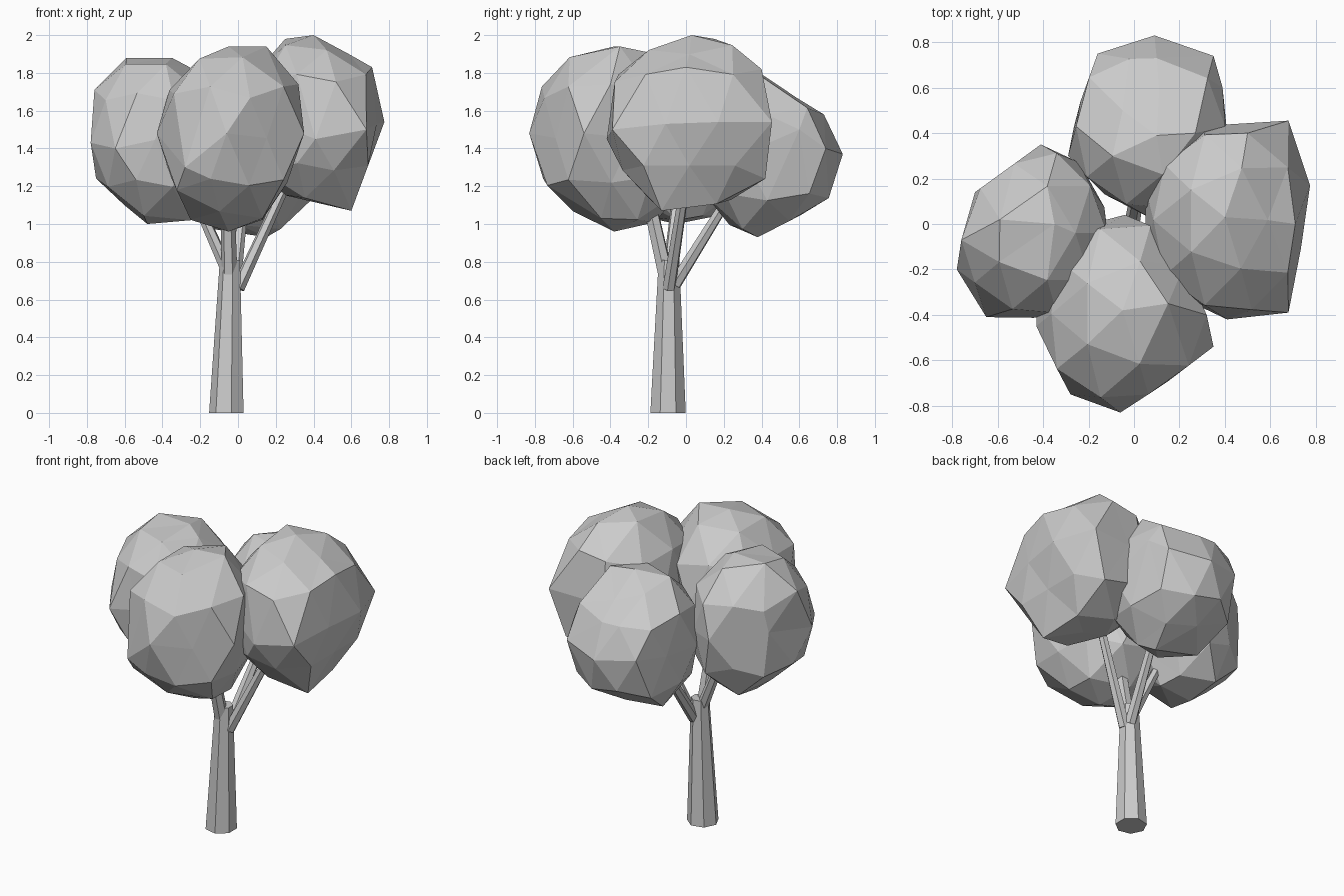
import bpy, bmesh, math
from mathutils import Vector, Matrix

grey = bpy.data.materials.new("plain grey")
grey.diffuse_color = (0.6, 0.6, 0.6, 1)


def finish(bm, name):
    bmesh.ops.recalc_face_normals(bm, faces=bm.faces)
    me = bpy.data.meshes.new(name)
    bm.to_mesh(me)
    bm.free()
    me.materials.append(grey)
    ob = bpy.data.objects.new(name, me)
    bpy.context.collection.objects.link(ob)


def limb(name, a, b, r1, r2, sides, level=False):
    """Tapered faceted post from a to b; level keeps the ends horizontal."""
    a, b = Vector(a), Vector(b)
    bm = bmesh.new()
    bmesh.ops.create_cone(bm, cap_ends=True, segments=sides, radius1=r1, radius2=r2, depth=1,
                          matrix=Matrix.Rotation(math.pi / 2, 4, 'Z'))
    q = (b - a).to_track_quat('Z', 'Y')
    for v in bm.verts:
        base = a if v.co.z < 0 else b
        flat = Vector((v.co.x, v.co.y, 0))
        v.co = base + (flat if level else q @ flat)
    finish(bm, name)


FRONT, SIDE, TOP = (0, 2), (1, 2), (0, 1)


def clump(name, lo, hi, corners, outlines):
    """Faceted leaf ball: fills a box, trimmed to outlines, nearest vertices pulled to corners."""
    lo, hi = Vector(lo), Vector(hi)
    c, h = (lo + hi) / 2, (hi - lo) / 2
    bm = bmesh.new()
    bmesh.ops.create_icosphere(bm, subdivisions=2, radius=1)
    free = list(bm.verts)
    for p in corners:
        d = Vector([(p[i] - c[i]) / h[i] for i in range(3)])
        v = max(free, key=lambda w: w.co.normalized().dot(d.normalized()))
        v.co = p
        free.remove(v)
    for v in free:
        d = Vector([v.co[i] * h[i] for i in range(3)])
        t = 1.06
        for i in range(3):      # stay in the box
            if abs(d[i]) > 1e-6:
                t = min(t, h[i] / abs(d[i]))
        for (i, j), line in outlines:
            for p, q in zip(line, line[1:]):
                n = Vector((q[1] - p[1], p[0] - q[0]))
                dist = n.dot(Vector((p[0] - c[i], p[1] - c[j])))
                if dist < 0:
                    n, dist = -n, -dist
                reach = n.dot(Vector((d[i], d[j])))
                if reach > 1e-6:
                    t = min(t, dist / reach)
        v.co = c + d * t
    finish(bm, name)


# Trunk
limb("trunk", (-0.057, -0.095, 0), (-0.04, -0.09, 0.81), 0.096, 0.056, 7, True)

# Branches
limb("branch_right", (0.0, -0.09, 0.66), (0.24, -0.01, 1.18), 0.036, 0.027, 6)
limb("branch_back", (-0.02, -0.06, 0.68), (0.03, 0.22, 1.13), 0.036, 0.027, 6)
limb("branch_left", (-0.05, -0.09, 0.74), (-0.22, -0.05, 1.12), 0.036, 0.027, 6)
limb("branch_front", (-0.045, -0.11, 0.74), (-0.06, -0.23, 1.28), 0.042, 0.036, 6)

# Leaf clumps
clump("leaves_front", (-0.43, -0.83, 0.96), (0.35, 0.04, 1.95),
      [(0.35, -0.54, 1.48), (-0.06, -0.83, 1.48), (-0.28, -0.75, 1.3),
       (-0.05, -0.38, 0.96), (0.13, -0.45, 1.03), (0.15, -0.35, 1.94),
       (-0.43, -0.45, 1.48), (0.32, -0.40, 1.74), (-0.05, -0.38, 1.94)],
      [(FRONT, [(-0.34, 1.2), (-0.43, 1.48), (-0.36, 1.72), (-0.2, 1.88), (-0.05, 1.95),
                (0.15, 1.95), (0.32, 1.74), (0.35, 1.48), (0.23, 1.13), (0.15, 1.03),
                (-0.05, 0.96), (-0.25, 1.02), (-0.34, 1.2)]),
       (SIDE, [(-0.2, 1.91), (-0.38, 1.94), (-0.6, 1.9), (-0.77, 1.72), (-0.83, 1.48),
               (-0.75, 1.22), (-0.55, 1.02), (-0.38, 0.96), (-0.2, 1.0)]),
       (TOP, [(-0.43, -0.4), (-0.42, -0.53), (-0.28, -0.75), (-0.06, -0.83), (0.14, -0.7),
              (0.35, -0.54), (0.32, -0.4), (0.22, -0.18), (0.05, 0.02)])])
clump("leaves_right", (0.05, -0.42, 1.06), (0.775, 0.455, 2.0),
      [(0.775, 0.17, 1.54), (0.68, 0.455, 1.54), (0.60, -0.13, 1.07),
       (0.68, -0.39, 1.5), (0.41, -0.42, 1.45), (0.71, 0.0, 1.83),
       (0.40, 0.03, 2.0), (0.25, 0.15, 1.98), (0.30, 0.43, 1.55),
       (0.58, 0.42, 1.24), (0.50, 0.40, 1.82)],
      [(FRONT, [(0.25, 1.98), (0.41, 2.0), (0.71, 1.83), (0.775, 1.54), (0.6, 1.07), (0.3, 1.14)]),
       (SIDE, [(-0.41, 1.48), (-0.39, 1.77), (-0.2, 1.92), (0.03, 2.0), (0.18, 1.99),
               (0.42, 1.83), (0.455, 1.54), (0.43, 1.23), (0.25, 1.11), (-0.13, 1.07),
               (-0.33, 1.27), (-0.41, 1.48)]),
       (TOP, [(0.28, 0.43), (0.68, 0.455), (0.775, 0.17), (0.72, -0.21), (0.68, -0.39),
              (0.41, -0.42), (0.22, -0.33)])])
clump("leaves_back", (-0.29, 0.03, 0.93), (0.42, 0.83, 1.81),
      [(0.09, 0.83, 1.37), (0.35, 0.74, 1.4), (-0.16, 0.75, 1.4),
       (0.15, 0.38, 0.93), (0.1, 0.73, 1.58), (0.39, 0.6, 1.5),
       (0.1, 0.39, 1.8), (0.27, 0.40, 1.78), (-0.05, 0.5, 1.72)],
      [(SIDE, [(0.2, 1.84), (0.42, 1.77), (0.73, 1.58), (0.83, 1.37), (0.75, 1.12),
               (0.38, 0.93), (0.25, 0.97), (0.17, 1.07)]),
       (TOP, [(0.42, 0.43), (0.39, 0.6), (0.35, 0.74), (0.09, 0.83), (-0.16, 0.75),
              (-0.25, 0.5), (-0.29, 0.3), (-0.2, 0.17), (0.05, 0.03)])])
clump("leaves_left", (-0.78, -0.43, 1.0), (-0.10, 0.35, 1.89),
      [(-0.78, -0.2, 1.43), (-0.70, 0.14, 1.5), (-0.41, 0.35, 1.45),
       (-0.65, -0.41, 1.4), (-0.48, -0.05, 1.0), (-0.59, 0.02, 1.88),
       (-0.35, 0.0, 1.88), (-0.76, -0.07, 1.71), (-0.25, -0.05, 1.02)],
      [(FRONT, [(-0.2, 1.8), (-0.35, 1.88), (-0.59, 1.88), (-0.76, 1.71), (-0.78, 1.43),
                (-0.76, 1.23), (-0.48, 1.0), (-0.25, 1.02)]),
       (TOP, [(-0.38, -0.4), (-0.52, -0.43), (-0.65, -0.41), (-0.78, -0.2), (-0.76, -0.07),
              (-0.7, 0.14), (-0.41, 0.35), (-0.24, 0.27), (-0.1, 0.02)])])
